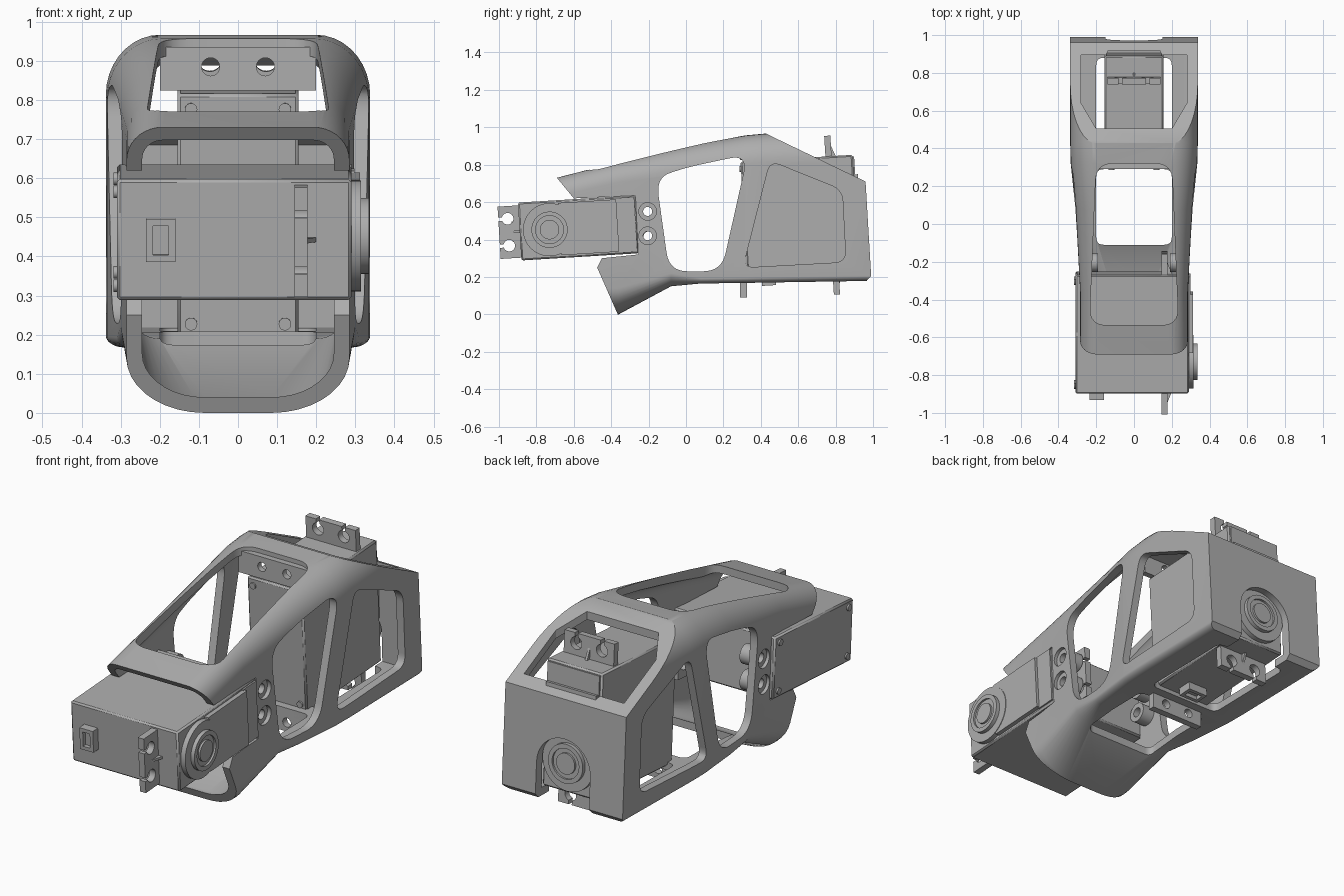
import bpy, bmesh, math
from mathutils import Matrix, Vector

if "Cube" in bpy.data.objects:
    bpy.data.objects.remove(bpy.data.objects["Cube"])

grey = bpy.data.materials.new("plain grey")
grey.use_nodes = True
grey.diffuse_color = (0.42, 0.42, 0.42, 1)
grey.node_tree.nodes["Principled BSDF"].inputs["Base Color"].default_value = (0.42, 0.42, 0.42, 1)


def loft(name, rings):
    """Closed solid through rings that share a point count."""
    bm = bmesh.new()
    rows = [[bm.verts.new(p) for p in ring] for ring in rings]
    n = len(rows[0])
    for a, b in zip(rows, rows[1:]):
        for i in range(n):
            j = (i + 1) % n
            bm.faces.new((a[i], a[j], b[j], b[i]))
    bm.faces.new(rows[0])
    bm.faces.new(rows[-1])
    bmesh.ops.recalc_face_normals(bm, faces=bm.faces)
    mesh = bpy.data.meshes.new(name)
    bm.to_mesh(mesh)
    bm.free()
    mesh.materials.append(grey)
    obj = bpy.data.objects.new(name, mesh)
    bpy.context.collection.objects.link(obj)
    return obj


def prism(name, pts, axis, a, b):
    """Extrude a flat outline from a to b along an axis."""
    def place(p, d):
        return {"x": (d, *p), "y": (p[0], d, p[1]), "z": (*p, d)}[axis]
    return loft(name, [[place(p, d) for p in pts] for d in (a, b)])


def circle(u, v, r, n=40):
    return [(u + r * math.cos(math.tau * i / n), v + r * math.sin(math.tau * i / n))
            for i in range(n)]


def rect(u0, u1, v0, v1):
    return [(u0, v0), (u1, v0), (u1, v1), (u0, v1)]


def rounded(pts, r, steps=8):
    out = []
    for i, p in enumerate(pts):
        p = Vector(p)
        a, b = Vector(pts[i - 1]) - p, Vector(pts[(i + 1) % len(pts)]) - p
        a = p + a.normalized() * min(r, a.length * 0.45)
        b = p + b.normalized() * min(r, b.length * 0.45)
        for k in range(steps + 1):
            t = k / steps
            out.append(tuple(a * (1 - t) ** 2 + p * 2 * t * (1 - t) + b * t * t))
    return out


def cut(obj, cutter, op="DIFFERENCE"):
    mod = obj.modifiers.new("cut", "BOOLEAN")
    mod.operation, mod.solver, mod.object = op, "EXACT", cutter
    bpy.context.view_layer.objects.active = obj
    bpy.ops.object.modifier_apply(modifier=mod.name)
    bpy.data.objects.remove(cutter)


# Shell stations: y, half width, top, bottom, top radius, bottom radius
STATIONS = [
    (-0.75, 0.285, 0.715, 0.0, 0.09, 0.20),
    (-0.36, 0.285, 0.815, 0.0, 0.10, 0.20),
    (-0.08, 0.30, 0.88, 0.15, 0.12, 0.10),
    (0.08, 0.31, 0.915, 0.165, 0.13, 0.04),
    (0.32, 0.335, 0.957, 0.168, 0.14, 0.04),
    (0.43, 0.338, 0.967, 0.17, 0.14, 0.04),
    (1.05, 0.338, 0.967, 0.18, 0.14, 0.04),
]


def section(y, w, top, bottom, rt, rb, inset):
    w, top, bottom = w - inset, top - inset, bottom + inset
    rt, rb = max(rt - inset, 0.012), max(rb - inset, 0.012)
    half = []
    for k in range(10):
        t = math.pi / 2 * k / 9
        half.append((w - rb + rb * math.sin(t), bottom + 0.7 * rb * (1 - math.cos(t))))
    for k in range(10):
        t = math.pi / 2 * k / 9
        half.append((w - rt + rt * math.cos(t), top - 1.1 * rt * (1 - math.sin(t))))
    return [(x, y, z) for x, z in half] + [(-x, y, z) for x, z in reversed(half)]


def hull(name, inset, outline):
    obj = loft(name, [section(*s, inset) for s in STATIONS])
    cut(obj, prism("trim", outline, "x", -1, 1), "INTERSECT")
    return obj


# Hollow shell, trimmed to its side outline
shell = hull("shell", 0, [
    (-0.7, 1.1), (-0.7, 0.742), (-0.6, 0.62), (-0.27, 0.635), (-0.255, 0.32),
    (-0.45, 0.3), (-0.475, 0.25), (-0.365, 0), (-0.365, -0.1), (0.95, -0.1),
    (0.965, 0.178), (0.99, 0.205), (0.96, 0.71), (0.43, 0.965), (0.3, 1.1)])
cut(shell, hull("hollow", 0.04, [
    (-0.72, -0.2), (0.955, -0.2), (0.922, 0.685), (0.425, 0.927), (0.2, 1.2), (-0.72, 1.2)]))

# Side windows, both sides
cut(shell, prism("window", rounded(
    [(-0.16, 0.73), (0, 0.785), (0.33, 0.855), (0.19, 0.23), (-0.09, 0.23)], 0.1), "x", -1, 1))
cut(shell, prism("window", rounded(
    [(0.45, 0.82), (0.835, 0.665), (0.855, 0.28), (0.305, 0.25)], 0.06), "x", -1, 1))
# Top openings
cut(shell, prism("opening", rounded(
    [(-0.235, -0.535), (0.235, -0.535), (0.2, 0.32), (-0.2, 0.32)], 0.09), "z", 0.5, 1.3))
cut(shell, prism("opening", [
    (-0.2, 0.505), (0.2, 0.505), (0.28, 0.64), (0.28, 0.895), (-0.28, 0.895), (-0.28, 0.64)],
    "z", 0.6, 1.3))
# Underside openings and rear slot
cut(shell, prism("opening", rounded(rect(-0.2, 0.2, -0.11, 0.29), 0.04), "z", -0.2, 0.24))
cut(shell, prism("opening", rounded(rect(-0.2, 0.2, 0.37, 0.88), 0.04), "z", -0.2, 0.24))
arch = [(0.15 * math.cos(math.pi * k / 20), 0.365 + 0.15 * math.sin(math.pi * k / 20))
        for k in range(21)]
cut(shell, prism("slot", [(0.15, -0.1)] + arch + [(-0.15, -0.1)], "y", 0.86, 1.2))

# Screw sockets in the side walls
for z in (0.42, 0.55):
    cut(shell, prism("socket", circle(-0.205, z, 0.047), "x", -1, 1))
    for side in (-1, 1):
        ring = prism("screw_socket", circle(-0.205, z, 0.049), "x", side * 0.19, side * 0.275)
        cut(ring, prism("bore", circle(-0.205, z, 0.024), "x", -1, 1))

# Mounting plates that hold the rear servo
upper = prism("upper_mount", rect(-0.2, 0.2, 0.825, 0.935), "y", 0.29, 0.32)
lower = prism("lower_mount", [(-0.15, 0.09), (0.15, 0.09), (0.15, 0.17), (0.22, 0.17),
                              (0.22, 0.2), (-0.22, 0.2), (-0.22, 0.17), (-0.15, 0.17)],
              "y", 0.29, 0.325)
for plate, z in ((upper, 0.885), (lower, 0.135)):
    for x in (-0.07, 0.07):
        cut(plate, prism("hole", circle(x, z, 0.023), "y", 0, 0.5))


def servo(prefix, matrix):
    """Servo with output on local +x, ears along y."""
    parts = []

    def add(name, pts, axis, a, b):
        obj = prism(prefix + name, pts, axis, a, b)
        parts.append(obj)
        return obj

    body = add("_body", rect(-0.315, 0.315, -0.155, 0.155), "x", -0.3, 0.3)
    bevel = body.modifiers.new("bevel", "BEVEL")
    bevel.width, bevel.segments = 0.008, 1
    # Output flange, hub and shaft cap
    add("_flange", circle(-0.155, 0, 0.142), "x", 0.29, 0.325)
    hub = add("_hub", circle(-0.155, 0, 0.097), "x", 0.29, 0.345)
    cut(hub, prism("groove", circle(-0.155, 0, 0.075), "x", 0.335, 0.4))
    add("_shaft", circle(-0.155, 0, 0.052), "x", 0.29, 0.345)
    add("_raised_cover", rect(-0.1, 0.21, -0.14, 0.14), "x", 0.29, 0.322)
    add("_end_cover", rect(0.2, 0.305, -0.145, 0.145), "x", 0.29, 0.308)
    # Ears with slotted screw holes and a centre rib
    for s in (-1, 1):
        ear = add("_ear", rect(s * 0.3, s * 0.425, -0.14, 0.14), "x", 0.155, 0.188)
        for z in (-0.072, 0.072):
            cut(ear, prism("hole", circle(s * 0.375, z, 0.031), "x", 0, 0.4))
            cut(ear, prism("notch", rect(s * 0.38, s * 0.5, z - 0.009, z + 0.009), "x", 0, 0.4))
        add("_ear_rib", [(0.18, s * 0.3), (0.215, s * 0.3), (0.18, s * 0.39)],
            "z", -0.006, 0.006)
    # Cable socket
    plug = add("_cable_socket", rect(-0.225, -0.15, -0.055, 0.055), "y", -0.355, -0.3)
    cut(plug, prism("recess", rect(-0.207, -0.168, -0.037, 0.037), "y", -0.4, -0.335))
    # Case screws at the closed end
    for y in (-0.275, 0.275):
        for z in (-0.12, 0.12):
            add("_case_screw", circle(y, z, 0.016, 20), "x", -0.308, -0.29)
    for obj in parts:
        obj.data.transform(matrix)


tilt = Matrix.Rotation(math.radians(3.5), 4, "X")
upright = Matrix(((0, 0, 1, 0), (1, 0, 0, 0), (0, 1, 0, 0), (0, 0, 0, 1)))
servo("front_servo", Matrix.Translation((-0.01, -0.575, 0.462)) @ tilt)
servo("rear_servo", Matrix.Translation((0, 0.61, 0.52)) @ tilt @ upright)

# Smooth shading with crisp edges
bpy.ops.object.select_all(action="DESELECT")
for obj in bpy.context.collection.objects:
    if obj.type == "MESH":
        obj.select_set(True)
        bpy.context.view_layer.objects.active = obj
bpy.ops.object.shade_smooth_by_angle(angle=math.radians(30))
